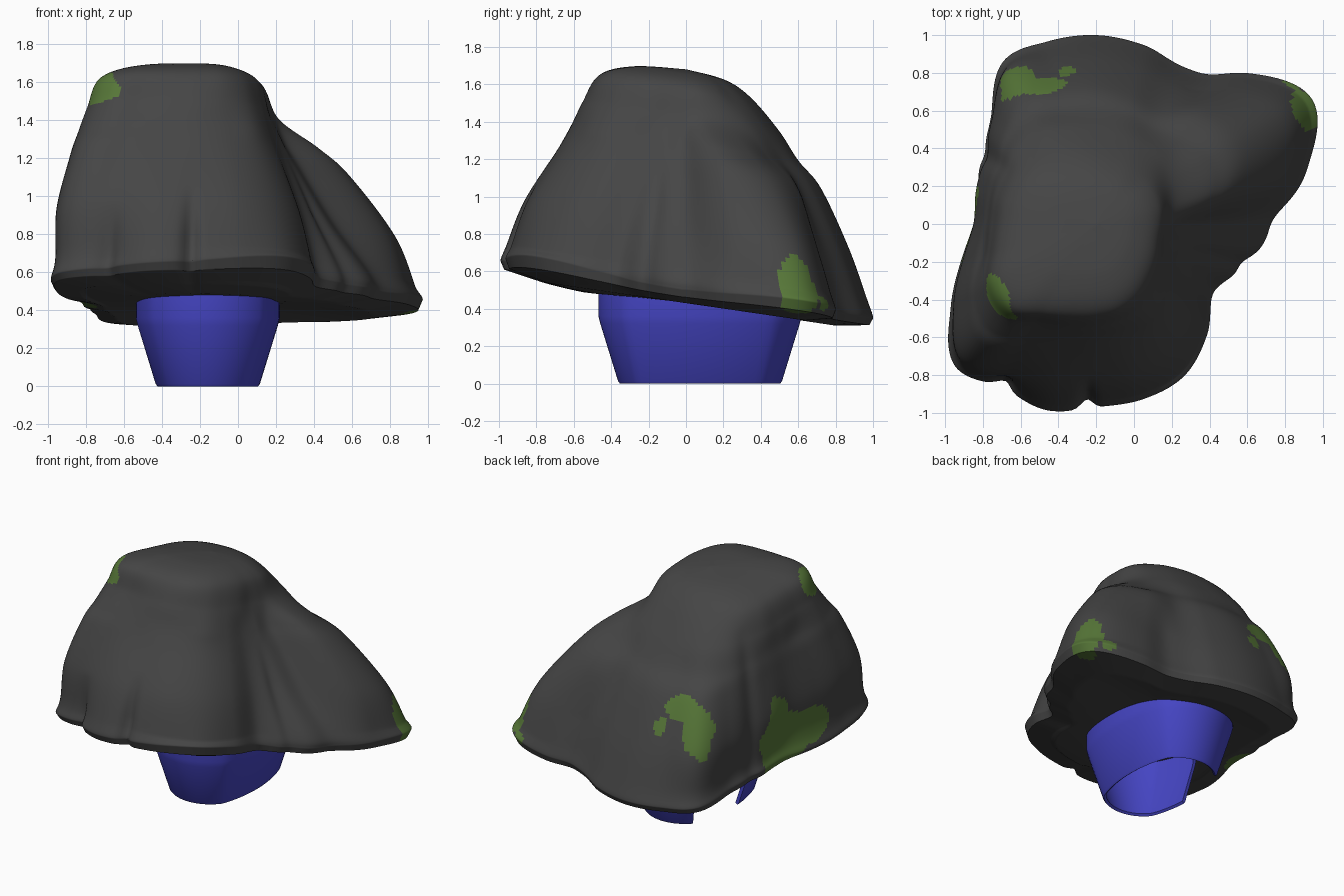
import bpy, bmesh, math
from mathutils import Vector, noise

if "Cube" in bpy.data.objects:
    bpy.data.objects.remove(bpy.data.objects["Cube"])


def material(name, colour):
    mat = bpy.data.materials.new(name)
    mat.use_nodes = True
    mat.diffuse_color = (*colour, 1)
    mat.node_tree.nodes["Principled BSDF"].inputs["Base Color"].default_value = (*colour, 1)
    return mat


def finish(name, bm, materials, angle):
    bmesh.ops.recalc_face_normals(bm, faces=bm.faces)
    mesh = bpy.data.meshes.new(name)
    bm.to_mesh(mesh)
    bm.free()
    obj = bpy.data.objects.new(name, mesh)
    bpy.context.collection.objects.link(obj)
    for mat in materials:
        mesh.materials.append(mat)
    bpy.ops.object.select_all(action="DESELECT")
    obj.select_set(True)
    bpy.context.view_layer.objects.active = obj
    bpy.ops.object.shade_smooth_by_angle(angle=math.radians(angle))
    return obj


def spline(a, b, c, d, t):
    return b + t / 2 * (c - a + t * (2 * a - 5 * b + 4 * c - d + t * (3 * (b - c) + d - a)))


def bridge(bm, rings, closed=True):
    for low, high in zip(rings, rings[1:]):
        count = len(low)
        for i in range(count if closed else count - 1):
            j = (i + 1) % count
            bm.faces.new((low[i], low[j], high[j], high[i]))


stone = material("dark stone", (0.06, 0.06, 0.06))
moss = material("moss green", (0.095, 0.185, 0.04))
blue = material("blue plastic", (0.06, 0.06, 0.55))

# Rock: outline radii in hundredths, every fifteen degrees from +x, bottom to top
FOOT = [96, 116, 132, 114, 96, 98, 100, 100, 99, 79, 71, 65,
        65, 74, 89, 106, 100, 102, 97, 96, 93, 83, 72, 83]
LOW = [74, 102, 115, 99, 84, 85, 87, 89, 93, 78, 69, 66,
       65, 73, 87, 100, 92, 89, 85, 84, 80, 72, 62, 66]
MIDDLE = [55, 79, 88, 81, 69, 70, 72, 74, 78, 70, 64, 61,
          61, 67, 79, 88, 78, 71, 68, 66, 63, 57, 50, 50]
UPPER = [46, 64, 68, 62, 58, 59, 60, 62, 66, 64, 60, 58,
         58, 62, 74, 79, 70, 64, 61, 59, 57, 51, 45, 44]
HIGH = [39, 43, 46, 48, 48, 48, 49, 52, 56, 57, 55, 55,
        55, 59, 68, 70, 61, 57, 55, 53, 50, 45, 41, 38]
CROWN = [33, 34, 34, 33, 33, 33, 34, 36, 39, 43, 46, 47,
         48, 52, 60, 61, 53, 48, 46, 45, 42, 38, 35, 33]


def scaled(outline, factor):
    return [r * factor for r in outline]


# Each level is a height and an outline
levels = [(0.45, scaled(FOOT, 0.02)), (0.435, scaled(FOOT, 0.55)), (0.43, scaled(FOOT, 0.8)),
          (0.46, scaled(FOOT, 0.98)), (0.50, FOOT), (0.59, scaled(FOOT, 0.97)), (0.85, LOW),
          (1.15, MIDDLE), (1.28, UPPER), (1.42, HIGH), (1.58, CROWN),
          (1.655, scaled(CROWN, 0.6)), (1.68, scaled(CROWN, 0.02))]
# Cracks: angle, half width in degrees, depth at the foot, height where they fade out
cracks = [(240, 3, 0.04, 0.85), (267, 2.5, 0.05, 0.95), (345, 4, 0.04, 1.2),
          (52, 6, 0.04, 1.1), (2, 6, 0.04, 1.4), (148, 5, 0.03, 1.5)]
# Places where the rim rises or dips: angle, half width in degrees, amount
waves = [(300, 28, 0.06), (200, 25, -0.05), (28, 18, 0.04)]
SIDES, STEPS = 288, 12


def radius(outline, degrees):
    pos = degrees / 15
    i = int(pos)
    return spline(*[outline[(i + k) % 24] for k in (-1, 0, 1, 2)], pos - i) / 100


bm = bmesh.new()
rings = []
last = len(levels) - 1
for n in range(last * STEPS + 1):
    k = min(n // STEPS, last - 1)
    t = n / STEPS - k
    near = [levels[max(0, min(last, k + o))] for o in (-1, 0, 1, 2)]
    sharp = k < 4
    height = near[1][0] + t * (near[2][0] - near[1][0]) if sharp else spline(*[l[0] for l in near], t)
    slope = 0.15 * min(1, 0.3 + 0.35 * n / STEPS)
    rim = max(0, 1 - abs(height - 0.5) / 0.09) if k > 1 else 0
    ring = []
    for s in range(SIDES):
        degrees = 360 * s / SIDES
        four = [radius(l[1], degrees) for l in near]
        r = four[1] + t * (four[2] - four[1]) if sharp else spline(*four, t)
        for angle, width, depth, top in cracks:
            away = (degrees - angle + 180) % 360 - 180
            r -= min(1, r) * depth * math.exp(-(away / width) ** 2) * max(0, min(1, (top - height) / 0.3))
        lift = sum(amount * math.exp(-((degrees - angle) / width) ** 2) for angle, width, amount in waves)
        a = math.radians(degrees)
        x, y = r * math.cos(a) - 0.2, r * math.sin(a)
        ring.append(bm.verts.new((x, y, height + lift * rim - slope * y)))
    rings.append(ring)
bridge(bm, rings)
bm.faces.new(rings[0])
bm.faces.new(rings[-1])

# Moss: faces inside a few wobbly ellipsoids
patches = [((-0.68, -0.36, 1.55), (0.14, 0.13, 0.10)),
           ((-0.65, 0.78, 0.91), (0.12, 0.14, 0.21)),
           ((-0.48, 0.77, 1.01), (0.14, 0.12, 0.09)),
           ((-0.36, 0.83, 0.86), (0.05, 0.09, 0.06)),
           ((0.94, 0.61, 0.54), (0.14, 0.12, 0.26)),
           ((0.84, 0.76, 0.43), (0.05, 0.07, 0.05)),
           ((-0.93, -0.16, 0.66), (0.13, 0.17, 0.14)),
           ((-0.86, 0.00, 0.62), (0.12, 0.14, 0.20)),
           ((-0.82, 0.13, 0.64), (0.12, 0.15, 0.29))]
for face in bm.faces:
    point = face.calc_center_median()
    wobble = 1 + 0.5 * noise.noise(point * 7)
    for centre, size in patches:
        offset = point - Vector(centre)
        if sum((o / s) ** 2 for o, s in zip(offset, size)) < wobble:
            face.material_index = 1
finish("rock", bm, [stone, moss], 50)

# Base: open oblong cup wall with a gap on one side
profile = [(0.265, 0), (0.275, 0.012), (0.37, 0.32), (0.38, 0.36), (0.38, 0.5),
           (0.355, 0.5), (0.35, 0.33), (0.25, 0.012)]
START, END, PARTS = -173, 136, 72
bm = bmesh.new()
rings = []
for r, z in profile:
    ring = []
    for i in range(PARTS + 1):
        a = math.radians(START + (END - START) * i / PARTS)
        straight = 0.163 * max(-1, min(1, 1.6 * math.sin(a)))
        ring.append(bm.verts.new((-0.16 + r * math.cos(a), 0.075 + r * math.sin(a) + straight, z)))
    rings.append(ring)
bridge(bm, rings + rings[:1], closed=False)
for end in (0, -1):
    bm.faces.new([ring[end] for ring in rings])
finish("base_cup", bm, [blue], 35)
